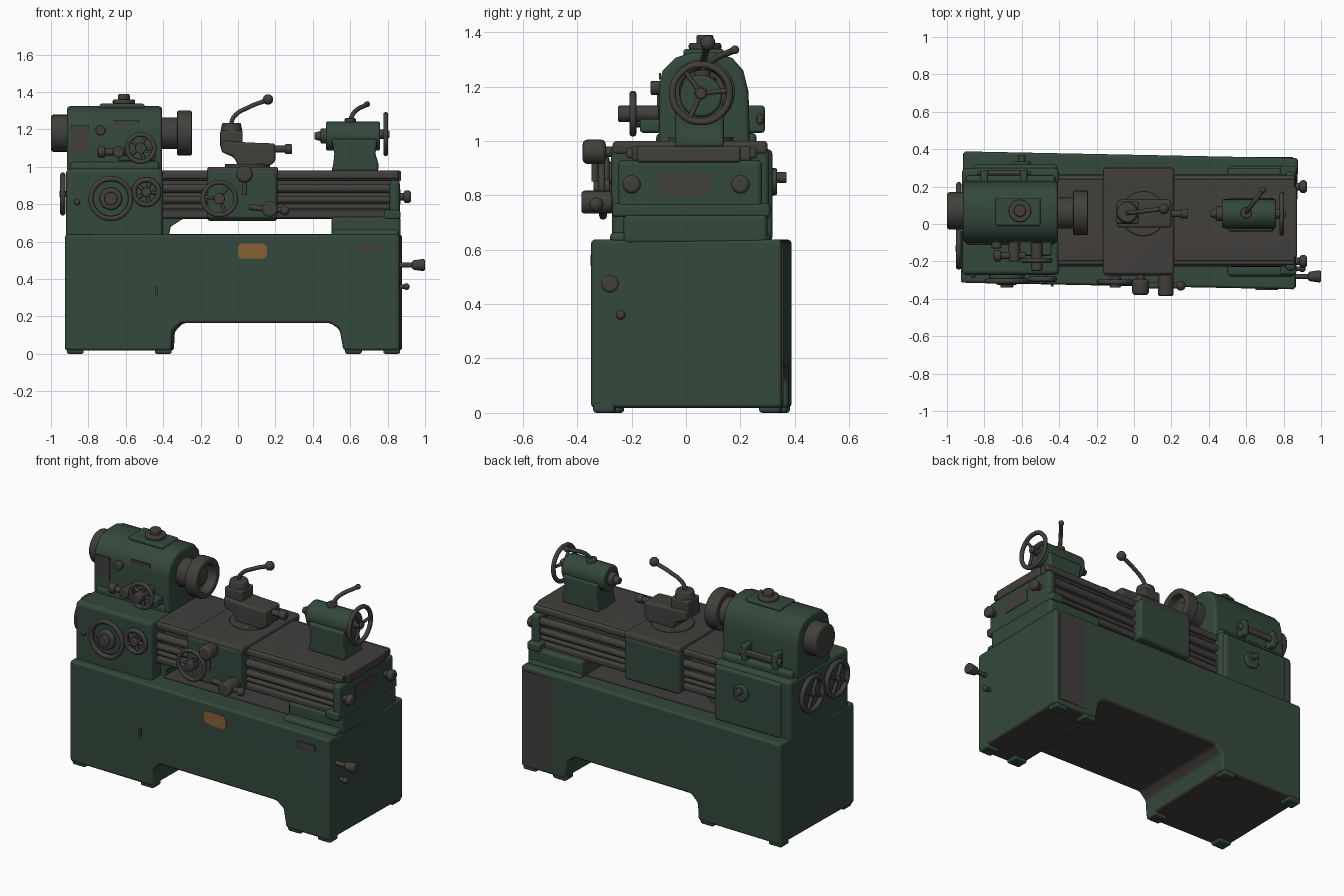
import bpy, bmesh, math
from mathutils import Vector, Matrix

cube = bpy.data.objects.get("Cube")
if cube:
    bpy.data.objects.remove(cube)


def material(name, colour):
    mat = bpy.data.materials.new(name)
    mat.use_nodes = True
    mat.diffuse_color = (*colour, 1)
    mat.node_tree.nodes["Principled BSDF"].inputs["Base Color"].default_value = (*colour, 1)
    return mat


GREEN = material("machine green", (.034, .065, .046))
GREY = material("worn steel", (.054, .05, .045))
ORANGE = material("orange plate", (.25, .12, .035))
AXES = {"x": Vector((1, 0, 0)), "y": Vector((0, 1, 0)), "z": Vector((0, 0, 1))}


def finish(name, bm, mat, bevel=0, underside=None):
    """Bevel sharp edges, shade smooth by angle and link the object."""
    bmesh.ops.recalc_face_normals(bm, faces=bm.faces)
    if bevel:
        edges = [e for e in bm.edges if e.calc_face_angle(0) > .6]
        bmesh.ops.bevel(bm, geom=edges, offset=bevel, segments=3, profile=.5,
                        affect='EDGES', clamp_overlap=True)
    mesh = bpy.data.meshes.new(name)
    mesh.materials.append(mat)
    if underside:
        mesh.materials.append(underside)
        bm.normal_update()
        for face in bm.faces:
            face.material_index = int(face.normal.z < -.5)
    bm.to_mesh(mesh)
    bm.free()
    obj = bpy.data.objects.new(name, mesh)
    bpy.context.collection.objects.link(obj)
    bpy.ops.object.select_all(action='DESELECT')
    obj.select_set(True)
    bpy.context.view_layer.objects.active = obj
    bpy.ops.object.shade_smooth_by_angle(angle=math.radians(40))
    obj.modifiers.new("even_shading", 'WEIGHTED_NORMAL').keep_sharp = True
    return obj


def box(name, xs, ys, zs, mat=GREY, bevel=.012):
    bm = bmesh.new()
    bmesh.ops.create_cube(bm, size=1)
    for v in bm.verts:
        v.co = [sum(r) / 2 + c * (r[1] - r[0]) for r, c in zip((xs, ys, zs), v.co)]
    return finish(name, bm, mat, bevel)


def prism(name, points, axis, span, mat, bevel=.015, underside=None):
    """Extrude an outline along x (points are y, z) or along y (points are x, z)."""
    bm = bmesh.new()
    place = (lambda a, b: (span[0], a, b)) if axis == "x" else (lambda a, b: (a, span[0], b))
    face = bm.faces.new([bm.verts.new(place(a, b)) for a, b in points])
    out = bmesh.ops.extrude_face_region(bm, geom=[face])
    moved = [g for g in out["geom"] if isinstance(g, bmesh.types.BMVert)]
    bmesh.ops.translate(bm, verts=moved, vec=AXES[axis] * (span[1] - span[0]))
    return finish(name, bm, mat, bevel, underside)


def rod(name, start, end, radius, mat=GREY, tip=None, bevel=0, bore=0):
    """A round bar; bore sinks a hollow of that depth into the far end."""
    start, end = Vector(start), Vector(end)
    along = (end - start).normalized()
    bm = bmesh.new()
    turn = along.to_track_quat('Z', 'Y').to_matrix().to_4x4()
    bmesh.ops.create_cone(bm, cap_ends=True, segments=24, radius1=radius,
                          radius2=radius if tip is None else tip, depth=(end - start).length,
                          matrix=Matrix.Translation((start + end) / 2) @ turn)
    if bore:
        bm.normal_update()
        cap = max(bm.faces, key=lambda f: f.normal.dot(along))
        bmesh.ops.inset_individual(bm, faces=[cap], thickness=radius * .3)
        inner = bmesh.ops.extrude_face_region(bm, geom=[cap])["geom"]
        bmesh.ops.translate(bm, vec=-along * bore,
                            verts=[g for g in inner if isinstance(g, bmesh.types.BMVert)])
        if cap.is_valid:
            bm.faces.remove(cap)
    return finish(name, bm, mat, bevel)


def ball(name, centre, radius, mat=GREY):
    bm = bmesh.new()
    bmesh.ops.create_uvsphere(bm, u_segments=16, v_segments=10, radius=radius,
                              matrix=Matrix.Translation(centre))
    return finish(name, bm, mat)


def tube(name, points, radius, closed=False):
    """A round bar that follows a smooth path."""
    curve = bpy.data.curves.new(name, 'CURVE')
    curve.dimensions = '3D'
    curve.bevel_depth, curve.bevel_resolution, curve.use_fill_caps = radius, 3, True
    spline = curve.splines.new('BEZIER')
    spline.use_cyclic_u = closed
    spline.bezier_points.add(len(points) - 1)
    for bp, co in zip(spline.bezier_points, points):
        bp.co = co
        bp.handle_left_type = bp.handle_right_type = 'AUTO'
    obj = bpy.data.objects.new(name, curve)
    curve.materials.append(GREY)
    bpy.context.collection.objects.link(obj)


def wheel(name, centre, axis, radius, rim, spokes=3, hub=.03):
    centre, normal = Vector(centre), AXES[axis]
    side = AXES["z"]
    other = normal.cross(side)
    on_rim = lambda a, r: centre + r * (math.cos(a) * side + math.sin(a) * other)
    tube(name + "_rim", [on_rim(math.tau * i / 8, radius - rim) for i in range(8)], rim, True)
    for i in range(spokes):
        rod(name + "_spoke", centre, on_rim(math.tau * (i + .3) / spokes, radius - rim), rim * .7)
    rod(name + "_hub", centre - normal * hub, centre + normal * hub, hub, bevel=.006)


# Cabinet base with an arch between its two feet, set slightly askew on low pads
outline = [(-.92, .018), (-.35, .018), (-.345, .12), (-.30, .165), (.50, .165), (.55, .13),
           (.57, .018), (.87, .018), (.87, .638), (-.92, .638)]
base = prism("cabinet_base", outline, "y", (-.332, .37), GREEN, .016, GREY)
base.rotation_euler.z = -.02
for x in (-.87, -.4, .617, .822):
    for y in (-.285, .325):
        yc = y - .02 * x
        box("foot_pad", (x - .045, x + .045), (yc - .04, yc + .04), (0, .04), GREEN, .012)
box("chip_tray", (-.37, .5), (-.2, .26), (.632, .641), bevel=0)
label = [(.01, .51), (.14, .51), (.155, .53), (.155, .57), (.14, .59), (.01, .59), (0, .57), (0, .53)]
prism("orange_label", label, "y", (-.339, -.33), ORANGE, 0)
box("base_plate", (.65, .77), (-.352, -.343), (.54, .58), bevel=0)
box("rear_worn_panel", (.66, .85), (.351, .358), (.05, .61), bevel=0)
box("slot_catch", (-.445, -.43), (-.335, -.32), (.31, .355), bevel=0)

# Bed supports
box("right_pedestal", (.5, .87), (-.23, .3), (.62, .735), GREEN, .02)
box("right_pedestal_foot", (.5, .86), (-.28, .31), (.62, .665), GREEN, .02)
prism("left_bed_bracket", [(-.45, .63), (-.37, .63), (-.36, .68), (-.29, .725), (-.29, .76), (-.45, .76)],
      "y", (-.18, .24), GREEN, .005)

# Bed with ways, feed rods and end bracket
box("bed_body", (-.42, .85), (-.15, .19), (.72, .95))
box("bed_top", (-.42, .86), (-.2, .24), (.925, .98))
for name, y, sign in (("front", -.19, -1), ("rear", .23, 1)):
    box(name + "_way", (-.42, .86), sorted((y, y + sign * .03)), (.935, .975))
    box(name + "_lower_rail", (-.42, .86), sorted((y - sign * .05, y + sign * .03)), (.725, .765))
    for z, r in ((.885, .024), (.825, .02), (.785, .014)):
        rod(name + "_feed_rod", (-.42, y + sign * .012, z), (.84, y + sign * .012, z), r)
    rod(name + "_shaft_stub", (.85, sign * .2, .84), (.89, sign * .2, .84), .02)
    rod(name + "_shaft_knob", (.885, sign * .2, .84), (.925, sign * .2, .84), .034, bevel=.015)
box("end_bracket", (.81, .865), (-.25, .28), (.73, .93), GREEN, .02)
box("end_flange", (.78, .868), (-.27, .31), (.72, .77), GREEN)
box("end_recess", (.86, .869), (-.1, .09), (.8, .88), bevel=0)
box("end_top_plate", (.84, .872), (-.18, .2), (.92, .98))

# Gearbox under the headstock
box("gearbox", (-.92, -.4), (-.272, .3), (.6, .99), GREEN, .025)
box("gearbox_rear_cover", (-.86, -.41), (.28, .318), (.63, .97), GREEN, .02)
rod("rear_boss", (-.6, .31, .85), (-.6, .335, .85), .05, GREEN, bevel=.008)
rod("rear_stub", (-.6, .32, .865), (-.6, .37, .865), .02, bevel=.005)
rod("gearbox_dial", (-.68, -.265, .83), (-.68, -.295, .83), .095, GREEN, bevel=.006)
wheel("gearbox_large_wheel", (-.68, -.305, .83), "y", .12, .014, 0, .035)
rod("gearbox_dial_centre", (-.68, -.29, .83), (-.68, -.325, .83), .06, bevel=.012)
wheel("gearbox_small_wheel", (-.49, -.295, .865), "y", .08, .014, 5, .025)
ball("gearbox_button", (-.86, -.272, .81), .016)
for y in (-.13, .11):
    wheel("end_gear", (-.937, y, .855), "x", .115, .015, 4, .018)

# Arched headstock with spindle parts
arch = [(-.1, .97), (-.1, 1.2), (-.085, 1.26), (-.04, 1.305), (.02, 1.325), (.11, 1.325),
        (.17, 1.305), (.21, 1.26), (.23, 1.18), (.235, .97)]
prism("headstock", arch, "x", (-.915, -.405), GREEN, .02)
box("headstock_skirt", (-.9, -.42), (-.11, .26), (.97, 1.03), GREEN, .02)
box("headstock_lid", (-.74, -.5), (-.01, .14), (1.31, 1.338), GREEN)
rod("lid_flange", (-.61, .07, 1.335), (-.61, .07, 1.36), .06, bevel=.008)
rod("lid_knob", (-.61, .07, 1.35), (-.61, .07, 1.39), .032, bevel=.01)
rod("drive_pulley", (-1, .07, 1.18), (-.9, .07, 1.18), .1, bevel=.015)
rod("spindle_nose", (-.42, .06, 1.18), (-.32, .06, 1.18), .085)
rod("chuck", (-.325, .06, 1.18), (-.247, .06, 1.18), .12, bevel=.008, bore=.055)
rod("chuck_centre", (-.32, .06, 1.18), (-.275, .06, 1.18), .045, bevel=.008)
box("headstock_worn_patch", (-.89, -.8), (-.106, -.098), (1.08, 1.22), bevel=0)
box("headstock_plate", (-.66, -.53), (-.099, -.091), (1.225, 1.25), bevel=0)
rod("headstock_button", (-.735, -.09, 1.195), (-.735, -.13, 1.195), .026, bevel=.006)
box("rear_handle_bar", (-.84, -.55), (.26, .285), (1.06, 1.1))
for x in (-.8, -.59):
    box("rear_handle_post", (x - .02, x + .02), (.2, .29), (1.03, 1.13), GREEN)

# Speed controls on the front of the headstock
rod("speed_shaft", (-.52, -.1, 1.1), (-.52, -.25, 1.1), .03, bevel=.006)
wheel("speed_wheel", (-.52, -.195, 1.1), "y", .085, .013, 5)
box("speed_bracket", (-.64, -.44), (-.17, -.09), (1.03, 1.08), GREEN)
rod("selector_bar", (-.74, -.17, 1.08), (-.58, -.17, 1.08), .018)
rod("selector_knob", (-.75, -.17, 1.08), (-.71, -.17, 1.08), .03, bevel=.01)
rod("selector_post", (-.64, -.09, 1.08), (-.64, -.2, 1.08), .03, bevel=.006)

# Saddle and aprons
box("saddle", (-.165, .215), (-.27, .3), (.95, 1), GREY, .015)
box("front_apron", (-.165, .21), (-.275, -.18), (.72, .985), GREEN, .02)
box("rear_apron", (-.165, .21), (.18, .306), (.71, .975), GREEN, .02)
wheel("apron_wheel", (-.1, -.31, .83), "y", .1, .013, 3)
rod("cross_feed_shaft", (.035, -.27, .96), (.035, -.33, .96), .02)
rod("cross_feed_knob", (.035, -.295, .96), (.035, -.38, .96), .045, bevel=.018)
rod("cross_feed_stem", (.035, -.335, .94), (.035, -.335, .85), .013)
rod("apron_lever_boss", (.17, -.27, .775), (.17, -.385, .775), .042, bevel=.012)
rod("apron_lever", (.06, -.33, .785), (.26, -.33, .765), .016)
ball("apron_lever_tip", (.25, -.33, .766), .026)

# Compound slide and tool post
rod("compound_turntable", (.05, .055, .99), (.05, .055, 1.015), .12, bevel=.006)
slide = [(-.09, 1.08), (-.09, 1.14), (.06, 1.13), (.2, 1.125), (.2, 1.03), (.17, 1.005), (0, 1.005), (-.02, 1.05)]
prism("compound_slide", slide, "y", (-.02, .13), GREY)
rod("compound_screw", (.18, .055, 1.095), (.28, .055, 1.095), .018)
rod("compound_handle", (.25, .055, 1.095), (.29, .055, 1.095), .026, bevel=.006)
box("tool_post", (-.095, .025), (0, .12), (1.1, 1.195))
rod("tool_post_cap", (-.035, .06, 1.18), (-.035, .06, 1.235), .06, tip=.05, bevel=.008)
tube("tool_lever", [(-.04, .06, 1.22), (-.02, .06, 1.27), (.06, .07, 1.32), (.15, .08, 1.355)], .012)
ball("tool_lever_knob", (.16, .08, 1.36), .028)

# Tailstock
foot = [(.5, .975), (.75, .975), (.75, 1.02), (.735, 1.07), (.745, 1.15), (.5, 1.15), (.515, 1.07), (.51, 1.02)]
prism("tailstock_foot", foot, "y", (-.04, .14), GREEN)
rod("tailstock_barrel", (.47, .055, 1.165), (.76, .055, 1.165), .078, GREEN, bevel=.012)
rod("tailstock_quill", (.44, .055, 1.165), (.49, .055, 1.165), .04, bevel=.006)
rod("tailstock_centre", (.41, .055, 1.165), (.45, .055, 1.165), .018, tip=.03)
rod("tailstock_screw", (.75, .055, 1.175), (.8, .055, 1.175), .025)
wheel("tailstock_wheel", (.79, .055, 1.175), "x", .118, .013, 3, .02)
rod("clamp_boss", (.6, .06, 1.22), (.6, .06, 1.26), .03, bevel=.006)
tube("clamp_lever", [(.6, .06, 1.25), (.62, .09, 1.29), (.69, .18, 1.335)], .012)
ball("clamp_lever_tip", (.69, .18, 1.335), .016)

# Switch handles on the end of the cabinet
rod("main_handle_stem", (.85, -.28, .475), (.96, -.28, .475), .014)
rod("main_handle_grip", (.93, -.28, .475), (1, -.28, .475), .024, tip=.034, bevel=.012)
rod("small_knob_stem", (.85, -.24, .36), (.9, -.24, .36), .012)
ball("small_knob", (.9, -.24, .36), .018)
